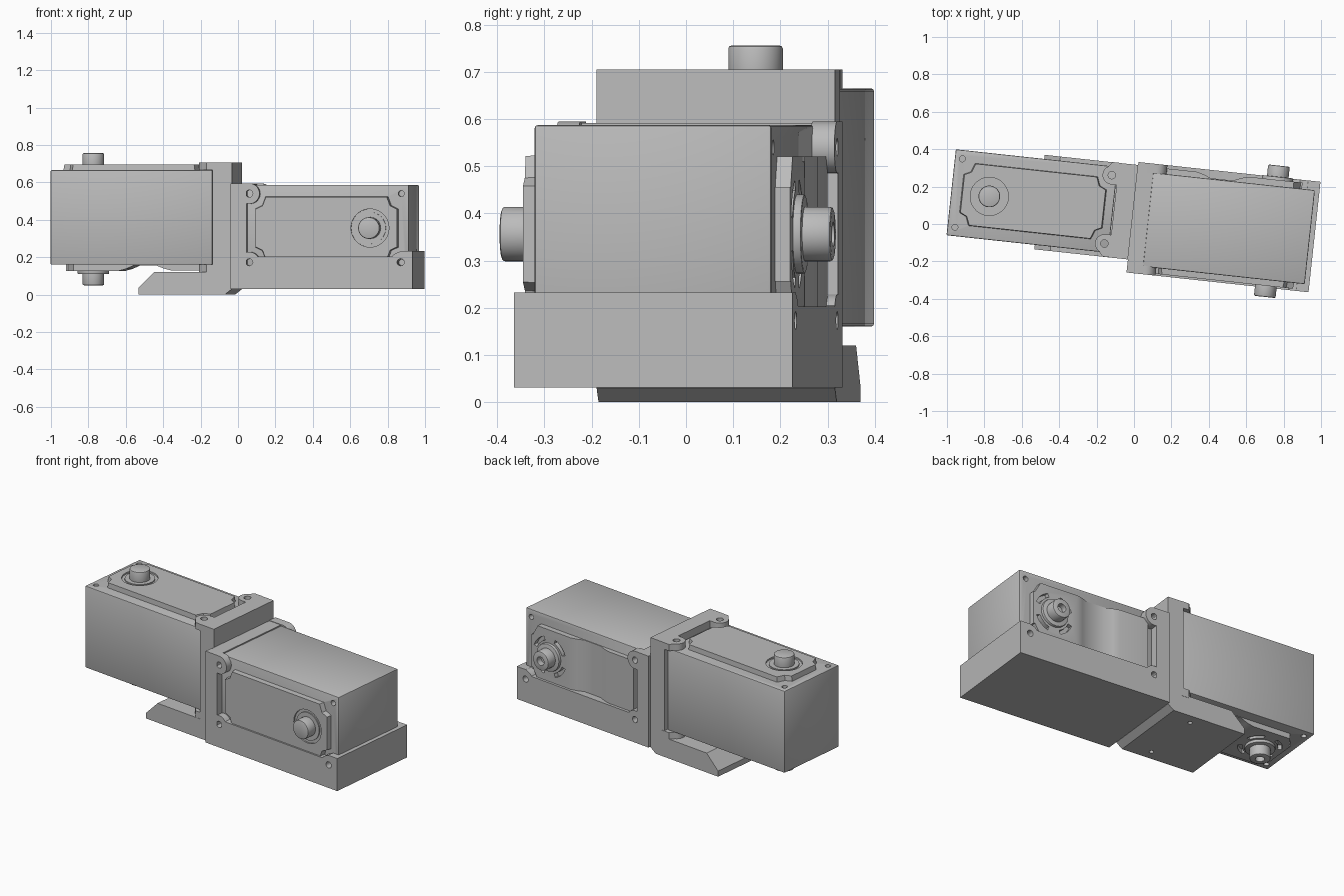
import bpy, bmesh
from math import cos, sin, pi, radians
from mathutils import Matrix, Vector

old = bpy.data.objects.get("Cube")
if old:
    bpy.data.objects.remove(old)

grey = bpy.data.materials.new("machined_grey")
grey.use_nodes = True
COLOUR = (0.5, 0.5, 0.5, 1)
grey.diffuse_color = COLOUR
grey.node_tree.nodes["Principled BSDF"].inputs["Base Color"].default_value = COLOUR

# Frames: the whole assembly is turned slightly; each actuator has its own axes
TURN = Matrix.Rotation(radians(-6.2), 4, 'Z')
LEFT_FRAME = TURN @ Matrix.Translation((-0.12, 0.063, 0.16))
FLIP = Matrix(((-1, 0, 0, 0), (0, 0, -1, 0), (0, -1, 0, 0), (0, 0, 0, 1)))
RIGHT_FRAME = TURN @ Matrix.Translation((0.072, 0.284, 0.356)) @ FLIP


def prism(name, pts, lo, hi, frame, axis='z', bevel=0, taper=1):
    """Extrude a 2D outline along z (x, y outline) or y (x, z outline)."""
    bm = bmesh.new()
    mid = sum((Vector(p) for p in pts), Vector((0, 0))) / len(pts)
    rings = []
    for h, k in ((lo, 1), (hi, taper)):
        flat = [mid + (Vector(p) - mid) * k for p in pts]
        rings.append([bm.verts.new((a, b, h) if axis == 'z' else (a, h, b)) for a, b in flat])
    bm.faces.new(rings[0])
    bm.faces.new(rings[1])
    n = len(pts)
    for i in range(n):
        j = (i + 1) % n
        bm.faces.new((rings[0][i], rings[0][j], rings[1][j], rings[1][i]))
    bm.transform(frame)
    bmesh.ops.recalc_face_normals(bm, faces=bm.faces)
    mesh = bpy.data.meshes.new(name)
    bm.to_mesh(mesh)
    bm.free()
    ob = bpy.data.objects.new(name, mesh)
    bpy.context.collection.objects.link(ob)
    mesh.materials.append(grey)
    if bevel:
        mod = ob.modifiers.new("edge", 'BEVEL')
        mod.width, mod.segments, mod.limit_method = bevel, 2, 'ANGLE'
    return ob


def rect(x0, x1, y0, y1):
    return [(x0, y0), (x1, y0), (x1, y1), (x0, y1)]


def arc(cx, cy, r, a0, a1, n=10):
    angles = [radians(a0 + (a1 - a0) * i / n) for i in range(n + 1)]
    return [(cx + r * cos(a), cy + r * sin(a)) for a in angles]


def circle(cx, cy, r, n=32):
    return arc(cx, cy, r, 0, 360, n)[:-1]


def apply_mods(ob):
    bpy.ops.object.select_all(action='DESELECT')
    bpy.context.view_layer.objects.active = ob
    ob.select_set(True)
    for mod in list(ob.modifiers):
        bpy.ops.object.modifier_apply(modifier=mod.name)


def cut(ob, *cutters):
    for c in cutters:
        mod = ob.modifiers.new("cut", 'BOOLEAN')
        mod.operation, mod.solver, mod.object = 'DIFFERENCE', 'EXACT', c
    apply_mods(ob)
    for c in cutters:
        bpy.data.objects.remove(c)


def notched(x0, x1, half, n=0.055, m=0.065):
    """Rectangle whose corners step in around the screws."""
    q = 0.018
    right = [(x1 - n, -half), (x1 - n + q, -half + m - q), (x1, -half + m)]
    right += [(x, -y) for x, y in reversed(right)]
    return right + [(x0 + x1 - x, -y) for x, y in right]


LENGTH, DEPTH, HALF, AXIS, SCREW = 0.87, 0.505, 0.231, -0.665, 0.184


def actuator(side, f):
    # Case with screw holes at the outer end
    body = prism(side + "_case", rect(-LENGTH, 0, -HALF, HALF), 0, DEPTH, f, bevel=0.006)
    cut(body, *[prism("drill", circle(-0.83, s * SCREW, 0.016, 16), z, z + 0.05, f)
                for s in (-1, 1) for z in (-0.02, DEPTH - 0.03)])
    # Front cover, recessed around the output shaft
    cover = prism(side + "_front_cover", notched(-0.815, -0.045, 0.168), DEPTH - 0.005, DEPTH + 0.031, f,
                  taper=0.985)
    cut(cover, prism("recess", circle(AXIS, 0, 0.102, 40), DEPTH + 0.022, DEPTH + 0.05, f))
    prism(side + "_output_boss", circle(AXIS, 0, 0.085), DEPTH, DEPTH + 0.029, f)
    prism(side + "_output_shaft", circle(AXIS, 0, 0.058), DEPTH, DEPTH + 0.091, f, bevel=0.007)
    # Rear cover in two raised pads with a sloped saddle between them
    pad = [(-0.80, 0.01), (-0.80, -0.033), (-0.51, -0.033), (-0.47, -0.022), (-0.43, -0.004),
           (-0.31, -0.004), (-0.27, -0.02), (-0.23, -0.03), (-0.045, -0.03), (-0.045, 0.01)]
    rear = prism(side + "_rear_cover", pad, -0.165, 0.165, f, 'y')
    corners = [prism("corner", [(-0.82, s * 0.1), (-0.79, s * 0.1), (-0.745, s * 0.18), (-0.82, s * 0.18)],
                     -0.05, 0.02, f) for s in (-1, 1)]
    slots = [prism("slot", arc(AXIS, 0, 0.122, a, a + 50) + arc(AXIS, 0, 0.098, a + 50, a),
                   -0.05, -0.006, f) for a in range(20, 380, 90)]
    cut(rear, *corners, *slots)
    # Idler bearing and bored shaft
    prism(side + "_idler_disc", circle(AXIS, 0, 0.084), -0.05, 0, f, bevel=0.004)
    idler = prism(side + "_idler_shaft", circle(AXIS, 0, 0.058), -0.11, 0, f, bevel=0.007)
    cut(idler, prism("bore", circle(AXIS, 0, 0.026, 24), -0.12, -0.075, f))


actuator("left", LEFT_FRAME)
actuator("right", RIGHT_FRAME)

# Upright bracket: chamfered foot and wall, drawn from the side
V0, V1 = -0.192, 0.316
foot = [(-0.515, 0), (-0.05, 0), (-0.012, 0.03), (-0.012, 0.705), (-0.115, 0.705),
        (-0.115, 0.12), (-0.43, 0.12), (-0.515, 0.035)]
upright = prism("upright_bracket", foot, V0, V1, TURN, 'y')
cut(upright, *[prism("drill", circle(-0.2, 0.062 + s * 0.19, 0.013, 16), -0.02, 0.03, TURN)
               for s in (-1, 1)])


# Screw ears that grip the left actuator above and below
def ear(name, s, lo, hi):
    edge, cy = 0.254 * s, SCREW * s
    outline = [(0.02, edge), (-0.03, edge)]
    outline += [(x, s * y) for x, y in arc(-0.026, SCREW, 0.05, 120, 270)]
    outline += [(0.02, cy - s * 0.05)]
    ob = prism(name, outline, lo, hi, LEFT_FRAME)
    cut(ob, prism("drill", circle(-0.026, cy, 0.02, 20), lo - 0.02, hi + 0.02, LEFT_FRAME))


for s, tag in ((-1, "front"), (1, "back")):
    ear("upright_upper_ear_" + tag, s, DEPTH, 0.545)
    ear("upright_lower_ear_" + tag, s, -0.05, 0)

# Cradle bracket: floor, inner wall, end wall and two cut-out side plates
U0, U1 = -0.012, 0.967
W0, W1 = -0.262, 0.332
prism("cradle_floor", rect(U0, U1, W0, W1), 0.031, 0.125, TURN)
prism("cradle_inner_wall", rect(U0, 0.073, W0, W1), 0.031, 0.592, TURN)
prism("cradle_end_wall", rect(0.94, U1, W0, W1), 0.031, 0.232, TURN)

HX, LOW, HIGH = 0.089, 0.173, 0.54
plate = [(U0, 0.031), (U1, 0.031), (U1, 0.232), (0.90, 0.232)]
plate += arc(0.903, LOW, 0.055, 100, 145, 5)
plate += [(0.85, 0.203), (0.14, 0.203)]
plate += arc(HX, LOW, 0.055, 35, 105, 6)
plate += arc(HX, HIGH, 0.055, 255, 435, 14)
plate += [(HX, 0.595), (U0, 0.595)]
for tag, a, b in (("front", W0, -0.215), ("back", 0.28, W1)):
    side = prism("cradle_side_" + tag, plate, a, b, TURN, 'y')
    cut(side, *[prism("drill", circle(x, z, 0.019, 20), a - 0.02, b + 0.02, TURN, 'y')
                for x, z in ((HX, LOW), (HX, HIGH), (0.903, LOW))])

# Finish: bake bevels and smooth the round parts while keeping edges crisp
for ob in [o for o in bpy.context.scene.objects if o.type == 'MESH']:
    apply_mods(ob)
    bpy.ops.object.shade_smooth_by_angle(angle=radians(25))
